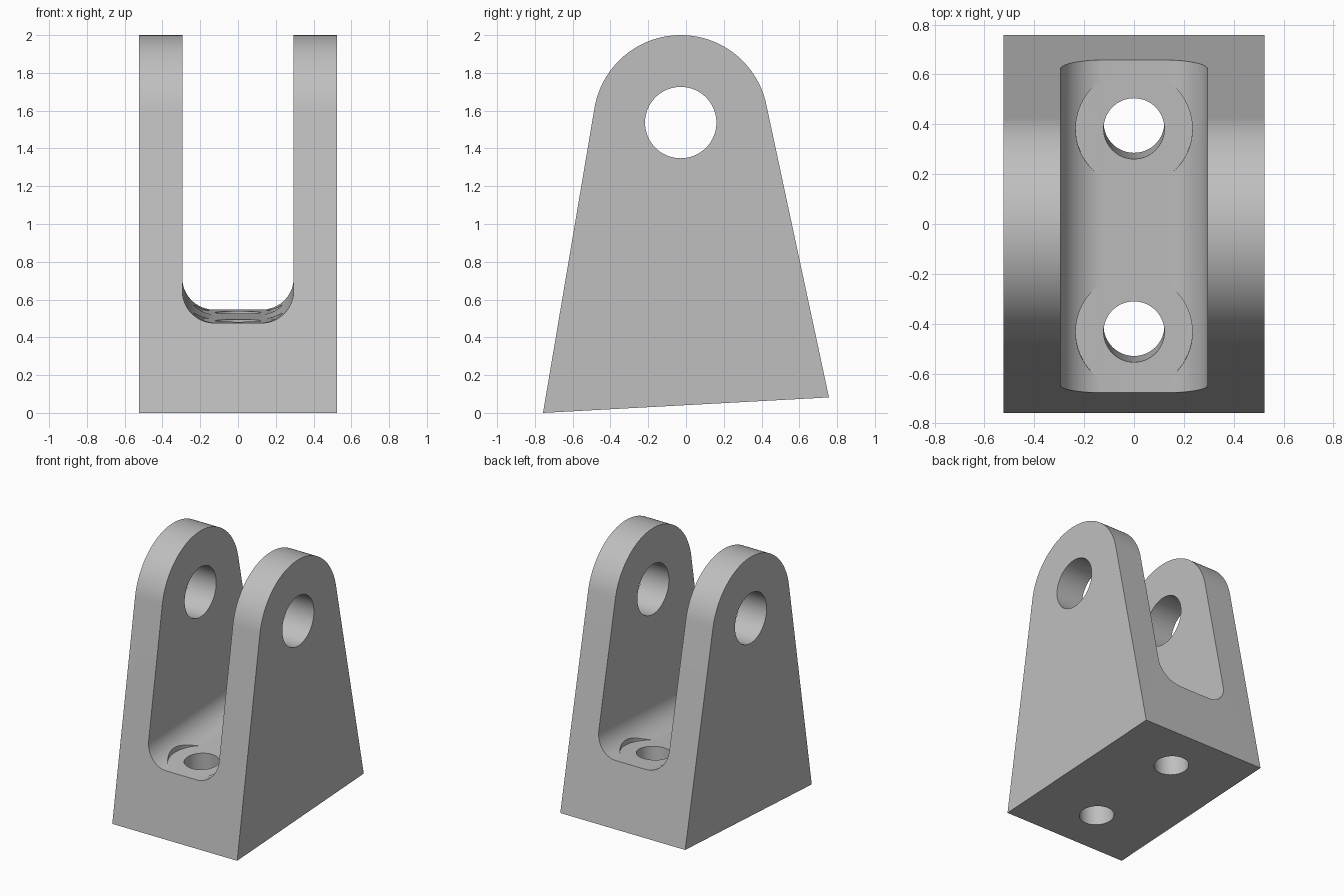
import bpy
import bmesh
from math import sin, cos, radians, pi
from mathutils import Matrix

cube = bpy.data.objects.get("Cube")
if cube:
    bpy.data.objects.remove(cube, do_unlink=True)

TILT = radians(3.03)                 # slope of the base plane
HALF_WIDTH = 0.523
PIN_Y, PIN_Z = -0.028, 1.537         # centre of the pin eye
base_frame = Matrix.Translation((0, 0, 0.041)) @ Matrix.Rotation(TILT, 4, 'X')

steel = bpy.data.materials.new("plain grey")
steel.use_nodes = True
GREY = (0.52, 0.52, 0.52, 1)
steel.diffuse_color = GREY
steel.node_tree.nodes["Principled BSDF"].inputs["Base Color"].default_value = GREY


def arc(cx, cy, r, start, end, steps):
    """Points on an arc, angles in degrees."""
    angles = [radians(start + (end - start) * i / steps) for i in range(steps + 1)]
    return [(cx + r * cos(a), cy + r * sin(a)) for a in angles]


def prism(name, points, offset):
    """Extrude a closed outline of 3D points along an offset."""
    bm = bmesh.new()
    face = bm.faces.new([bm.verts.new(p) for p in points])
    grown = bmesh.ops.extrude_face_region(bm, geom=[face])["geom"]
    verts = [v for v in grown if isinstance(v, bmesh.types.BMVert)]
    bmesh.ops.translate(bm, verts=verts, vec=offset)
    bmesh.ops.recalc_face_normals(bm, faces=bm.faces)
    mesh = bpy.data.meshes.new(name)
    bm.to_mesh(mesh)
    bm.free()
    obj = bpy.data.objects.new(name, mesh)
    bpy.context.collection.objects.link(obj)
    mesh.materials.append(steel)
    return obj


def cut(target, cutter):
    """Subtract a cutter from the target and discard it."""
    cutter.hide_render = True
    bpy.context.view_layer.objects.active = target
    mod = target.modifiers.new("cut", 'BOOLEAN')
    mod.operation = 'DIFFERENCE'
    mod.solver = 'EXACT'
    mod.object = cutter
    bpy.ops.object.modifier_apply(modifier=mod.name)
    bpy.data.objects.remove(cutter, do_unlink=True)


def upright_cylinder(name, y, r, low, high):
    """Cylinder square to the base plane."""
    ring = [(px, py, low) for px, py in arc(0, y, r, 0, 360, 64)[:-1]]
    obj = prism(name, ring, (0, 0, high - low))
    obj.data.transform(base_frame)
    return obj


# Tapered body with a rounded head
outline = [(-0.757, 0), (0.757, 0.082)] + arc(PIN_Y, PIN_Z, 0.463, 12.1, 170.6, 64)
clevis = prism("clevis_bracket", [(-HALF_WIDTH, y, z) for y, z in outline],
               (2 * HALF_WIDTH, 0, 0))

# Slot between the ears, with filleted lower corners
FLOOR, SLOT, FILLET = 0.47, 0.295, 0.17
corner = SLOT - FILLET
u_shape = ([(SLOT, 2.5), (-SLOT, 2.5)]
           + arc(-corner, FLOOR + FILLET, FILLET, 180, 270, 20)
           + arc(corner, FLOOR + FILLET, FILLET, 270, 360, 20))
slot = prism("slot_cutter", [(x, -1.5, z) for x, z in u_shape], (0, 3, 0))
slot.data.transform(base_frame)
cut(clevis, slot)

# Pin hole through both ears
ring = arc(PIN_Y, PIN_Z, 0.189, 0, 360, 64)[:-1]
cut(clevis, prism("pin_cutter", [(-1, y, z) for y, z in ring], (2, 0, 0)))

# Bolt holes with spot faces cut into the fillets
for y in (-0.408, 0.408):
    cut(clevis, upright_cylinder("spot_face_cutter", y, 0.234, FLOOR + 0.0005, 0.6))
    cut(clevis, upright_cylinder("bolt_hole_cutter", y, 0.122, -0.2, 0.6))

# Smooth rounds, crisp edges
bpy.ops.object.select_all(action='DESELECT')
clevis.select_set(True)
bpy.context.view_layer.objects.active = clevis
bpy.ops.object.shade_smooth_by_angle(angle=radians(20))
